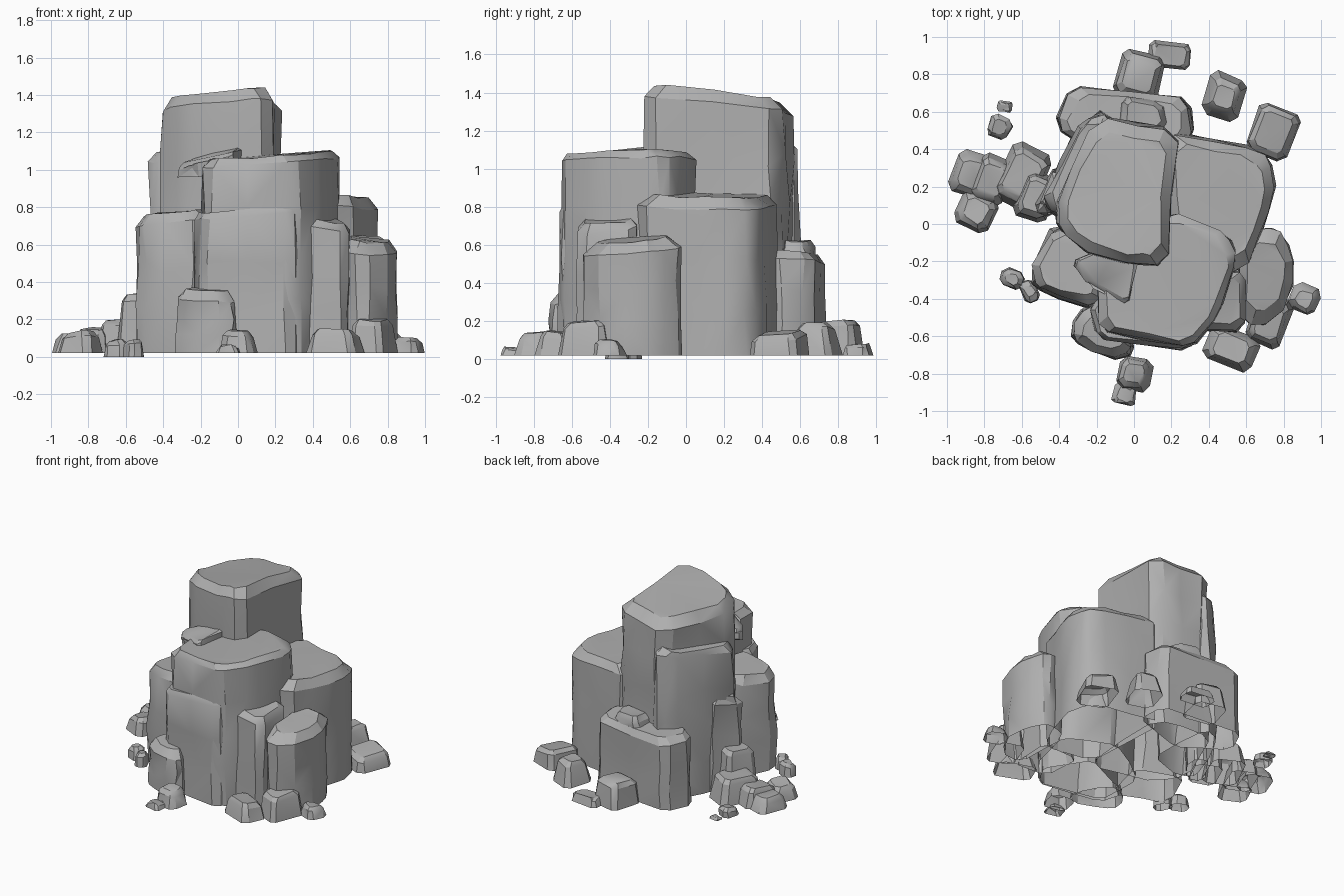
import bpy, bmesh, random
from math import cos, sin, radians
from mathutils import Vector

random.seed(4)
GROUND = 0.02

if "Cube" in bpy.data.objects:
    bpy.data.objects.remove(bpy.data.objects["Cube"], do_unlink=True)

# One plain stone colour
stone = bpy.data.materials.new("grey_stone")
stone.use_nodes = True
colour = (0.43, 0.43, 0.43, 1)
stone.diffuse_color = colour
shader = next(n for n in stone.node_tree.nodes if n.type == "BSDF_PRINCIPLED")
shader.inputs["Base Color"].default_value = colour
shader.inputs["Roughness"].default_value = 0.9


def chamfered_outline(corners, cut):
    """Cut every corner of a footprint, then split the long edges."""
    points = [Vector(c) for c in corners]
    chopped = []
    for i, p in enumerate(points):
        for other in (points[i - 1], points[(i + 1) % len(points)]):
            edge = other - p
            chopped.append(p + edge.normalized() * min(cut, edge.length * 0.3))
    outline = []
    for i, p in enumerate(chopped):
        following = chopped[(i + 1) % len(chopped)]
        outline.append(p)
        if (following - p).length > 0.3:
            outline.append((p + following) / 2)
    return outline


def rock(name, corners, height, base=GROUND, slope=(0, 0), top=0.96,
         bevel=0.04, rough=0.01, rings=4, closed=False):
    """Rough stone block: stacked outlines with a sloping, chamfered top."""
    outline = chamfered_outline(corners, bevel * 1.2)
    centre = sum(outline, Vector((0, 0))) / len(outline)
    reach = sum((p - centre).length for p in outline) / len(outline)
    tilt = Vector(slope)
    bm = bmesh.new()
    levels = []
    for r in range(rings + 1):
        is_cap = r == rings
        f = min(r / (rings - 1), 1)
        scale = 1 - (1 - top) * f
        if is_cap:
            scale -= bevel / reach
        level = []
        for p in outline:
            offset = (p - centre) * scale
            crest = height + offset.dot(tilt) - (0 if is_cap else bevel)
            z = crest if is_cap else base + (crest - base) * f
            wobble = [random.uniform(-rough, rough) for _ in range(3)]
            if r == 0:
                wobble[2] = 0
            elif not is_cap and r < rings - 1:
                wobble[2] *= 4 * min(1, height)
            else:
                wobble[2] *= 0.7
            spot = centre + offset
            level.append(bm.verts.new((spot.x + wobble[0], spot.y + wobble[1],
                                       z + wobble[2])))
        levels.append(level)
    count = len(outline)
    for low, high in zip(levels, levels[1:]):
        for i in range(count):
            j = (i + 1) % count
            bm.faces.new((low[i], low[j], high[j], high[i]))
    bm.faces.new(levels[-1])
    underside = bm.faces.new(list(reversed(levels[0])))
    bmesh.ops.recalc_face_normals(bm, faces=bm.faces)
    if not closed:
        bmesh.ops.delete(bm, geom=[underside], context="FACES_ONLY")
    bmesh.ops.triangulate(bm, faces=bm.faces)
    mesh = bpy.data.meshes.new(name)
    bm.to_mesh(mesh)
    bm.free()
    mesh.materials.append(stone)
    obj = bpy.data.objects.new(name, mesh)
    bpy.context.collection.objects.link(obj)
    bpy.ops.object.select_all(action="DESELECT")
    obj.select_set(True)
    bpy.context.view_layer.objects.active = obj
    bpy.ops.object.shade_smooth_by_angle(angle=radians(28))
    return obj


def rubble(name, x, y, width, depth, turn, height, base=GROUND, top=0.82):
    """Small turned stone at the foot of the outcrop."""
    c, s = cos(radians(turn)), sin(radians(turn))
    corners = []
    for u, v in ((-1, -1), (1, -1), (1, 1), (-1, 1)):
        u *= width / 2 * random.uniform(0.9, 1.05)
        v *= depth / 2 * random.uniform(0.9, 1.05)
        corners.append((x + u * c - v * s, y + u * s + v * c))
    slope = (random.uniform(-0.15, 0.15), random.uniform(-0.15, 0.15))
    rock(name, corners, height, base, slope, top,
         bevel=min(0.03, height * 0.25), rough=0.006, rings=2)


# Tall central stone
rock("summit", [(-.21, .58), (.24, .51), (.18, -.24), (.03, -.24),
                (-.33, -.14), (-.45, .06)], 1.39, slope=(.08, -.1),
     top=.97, bevel=.06, rough=.014, rings=6)

# Large stones around the centre
rock("front_block", [(.2, .07), (.51, -.05), (.56, -.18), (.46, -.48),
                     (.3, -.67), (-.19, -.58), (-.2, -.2)], 1.08,
     slope=(.06, .02), top=.98, bevel=.04, rings=5)
rock("front_lower_block", [(.2, -.2), (.4, -.5), (.29, -.68), (-.2, -.61),
                           (-.25, -.42), (-.2, -.2)][:5], .79,
     slope=(.08, 0), top=.98, bevel=.03)
rock("east_block", [(.15, .5), (.67, .41), (.77, .27), (.71, 0),
                    (.59, -.28), (.2, -.2)], .86, slope=(-.06, -.02),
     bevel=.06, top=.97)
rock("south_east_stone", [(.7, 0), (.81, -.06), (.87, -.25), (.77, -.53),
                          (.57, -.55), (.55, -.1)], .63, slope=(-.1, .1),
     bevel=.06, top=.97)
rock("south_east_infill", [(.3, -.25), (.32, -.56), (.59, -.58), (.61, -.25)],
     .74, slope=(-.2, .1), bevel=.04)
rock("west_front_stone", [(-.57, -.28), (-.47, -.38), (-.18, -.46),
                          (-.1, -.1), (-.42, .02)], .77, slope=(.1, 0),
     bevel=.05, top=.96, rough=.015)
rock("west_slab", [(-.5, .1), (-.39, 0), (-.1, .1), (-.12, .62),
                   (-.28, .57)], 1.12, slope=(.15, .05), top=.95,
     bevel=.04, rough=.014, rings=5)
rock("west_low_slab", [(-.56, .07), (-.44, .02), (-.3, .2), (-.4, .33)],
     .72, slope=(.4, 0), top=.85, bevel=.04, rough=.014)
rock("back_block", [(-.43, .52), (-.34, .74), (.3, .67), (.33, .45),
                    (-.1, .3)], .56, slope=(.03, -.05), bevel=.04)
rock("back_cap", [(-.1, .5), (-.08, .69), (.16, .66), (.2, .5)], .62,
     base=.48, top=.85, bevel=.03, closed=True)
rock("front_ledge", [(-.33, -.2), (-.24, -.33), (-.02, -.43), (.03, -.2),
                     (-.1, -.1)], 1.08, base=.96, slope=(.28, .1),
     top=.97, bevel=.02, closed=True)
rock("front_foot_stone", [(-.35, -.57), (-.29, -.66), (-.04, -.74),
                          (.01, -.62), (-.1, -.4), (-.25, -.42)], .36,
     slope=(-.05, .1), top=.95, bevel=.05)

# Rubble on the west side
rubble("west_rubble_outer", -.87, .27, .22, .24, -20, .12)
rubble("west_rubble_front", -.84, .07, .21, .21, -25, .13)
rubble("west_rubble_middle", -.76, .23, .2, .28, -20, .15)
rubble("west_rubble_inner", -.6, .25, .24, .34, -25, .2)
rubble("west_rubble_tall", -.52, .14, .2, .26, -25, .34)
rubble("north_west_chip", -.72, .52, .12, .13, -25, .08, top=.9)
rubble("north_west_flake", -.69, .63, .08, .06, -10, .04, top=.9)
rubble("south_west_chip", -.65, -.29, .13, .11, -20, .09, base=0)
rubble("south_west_pebble", -.56, -.36, .1, .13, 20, .09, base=0)

# Rubble at the front
rubble("front_rubble", 0, -.8, .19, .19, -10, .14)
rubble("front_pebble", -.05, -.91, .12, .12, -10, .06)
rubble("south_east_rubble", .52, -.66, .28, .2, -20, .14)
rubble("south_east_boulder", .72, -.52, .22, .28, -20, .2)
rubble("east_pebble", .91, -.4, .16, .15, -25, .1)

# Rubble at the back
rubble("back_rubble", .03, .79, .25, .26, -15, .2)
rubble("back_pebble", .19, .9, .23, .14, -8, .08, top=.9)
rubble("north_east_rubble", .48, .68, .21, .24, -18, .19, top=.7)
rubble("east_rubble", .74, .5, .24, .28, -22, .14, top=.9)
